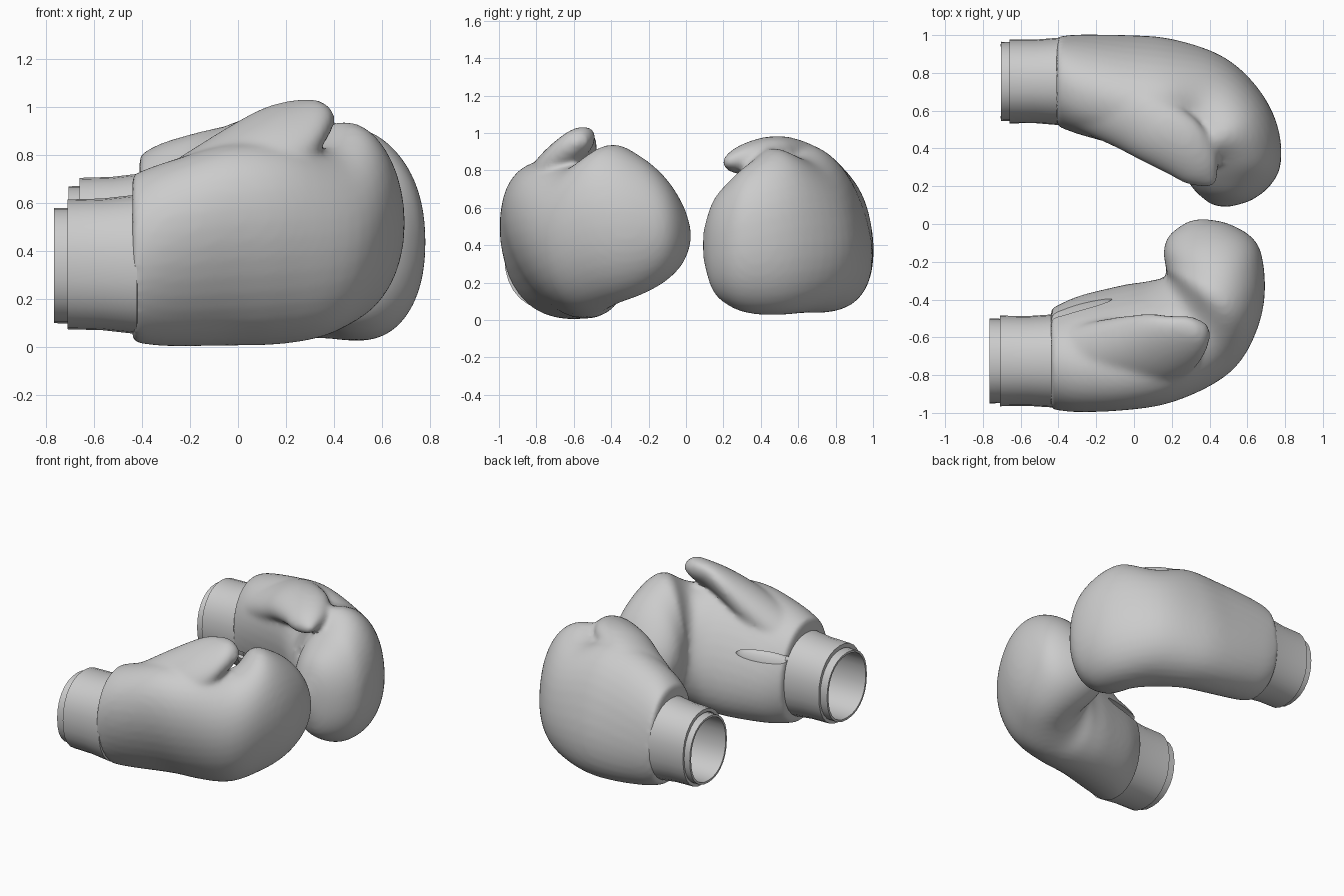
import bpy, bmesh
from math import sin, cos, pi, radians, copysign
from mathutils import Vector, Matrix

if "Cube" in bpy.data.objects:
    bpy.data.objects.remove(bpy.data.objects["Cube"], do_unlink=True)

grey = bpy.data.materials.new("plain grey")
grey.use_nodes = True
grey.diffuse_color = (0.6, 0.6, 0.6, 1)
bsdf = next(n for n in grey.node_tree.nodes if n.type == 'BSDF_PRINCIPLED')
bsdf.inputs["Base Color"].default_value = grey.diffuse_color
bsdf.inputs["Roughness"].default_value = 0.6


def refine(sections, steps=5):
    """Catmull-Rom interpolation of section tuples."""
    out = []
    last = len(sections) - 1
    for i in range(last):
        p = [sections[min(max(i + k, 0), last)] for k in (-1, 0, 1, 2)]
        for s in range(steps):
            t = s / steps
            out.append([b + 0.5 * t * (c - a + t * (2*a - 5*b + 4*c - d + t * (3*(b - c) + d - a)))
                        for a, b, c, d in zip(*p)])
    return out + [list(sections[-1])]


def loft(bm, sections, capped=True, sides=36, power=2.3):
    """Skin sections of (x, y, z, heading, half width, half height, tilt)."""
    rings = []
    for x, y, z, heading, w, h, tilt in sections:
        head, tilt = radians(heading), radians(tilt)
        side = Vector((-sin(head), cos(head), 0))
        up = Vector((0, 0, 1))
        across = side * cos(tilt) + up * sin(tilt)
        over = up * cos(tilt) - side * sin(tilt)
        ring = []
        for k in range(sides):
            a = 2 * pi * k / sides
            u = copysign(abs(cos(a)) ** (2 / power), cos(a)) * w
            v = copysign(abs(sin(a)) ** (2 / power), sin(a)) * h
            ring.append(bm.verts.new(Vector((x, y, z)) + across * u + over * v))
        rings.append(ring)
    for r, s in zip(rings, rings[1:]):
        for k in range(sides):
            n = (k + 1) % sides
            bm.faces.new((r[k], r[n], s[n], s[k]))
    if capped:
        bm.faces.new(rings[0][::-1])
        bm.faces.new(rings[-1])


def add(name, bm):
    bmesh.ops.recalc_face_normals(bm, faces=bm.faces[:])
    mesh = bpy.data.meshes.new(name)
    bm.to_mesh(mesh)
    bm.free()
    mesh.materials.append(grey)
    obj = bpy.data.objects.new(name, mesh)
    bpy.context.collection.objects.link(obj)
    return obj


def finish(obj, angle=40):
    """Apply modifiers and shade smooth."""
    graph = bpy.context.evaluated_depsgraph_get()
    obj.data = bpy.data.meshes.new_from_object(obj.evaluated_get(graph))
    obj.modifiers.clear()
    bpy.ops.object.select_all(action='DESELECT')
    obj.select_set(True)
    bpy.context.view_layer.objects.active = obj
    bpy.ops.object.shade_smooth_by_angle(angle=radians(angle))


def make_mitt(name, body, power, thumb, cavity, slit, slit_turn):
    # Padded hand and thumb fused into one soft skin
    bm = bmesh.new()
    loft(bm, refine([(x, y, (lo + hi) / 2, head, w, (hi - lo) / 2, tilt)
                     for x, y, head, w, lo, hi, tilt in body]), power=power)
    loft(bm, refine(thumb), power=2)
    mitt = add(name, bm)
    remesh = mitt.modifiers.new("fuse", 'REMESH')
    remesh.mode, remesh.voxel_size, remesh.use_smooth_shade = 'VOXEL', 0.016, True
    soft = mitt.modifiers.new("soften", 'SMOOTH')
    soft.factor, soft.iterations = 0.5, 14
    # Hollow for the hand, and the slit in the palm
    bm = bmesh.new()
    loft(bm, cavity)
    hollow = add(name + "_hollow_cutter", bm)
    bm = bmesh.new()
    bmesh.ops.create_icosphere(bm, subdivisions=3, radius=1, matrix=Matrix.Translation(slit)
                               @ Matrix.Rotation(radians(slit_turn), 4, 'Z')
                               @ Matrix.Diagonal((0.2, 0.1, 0.035, 1)))
    groove = add(name + "_slit_cutter", bm)
    for cutter in (hollow, groove):
        cutter.hide_render = True
        cut = mitt.modifiers.new("cut", 'BOOLEAN')
        cut.operation, cut.solver, cut.object = 'DIFFERENCE', 'EXACT', cutter
    finish(mitt)
    for cutter in (hollow, groove):
        bpy.data.objects.remove(cutter, do_unlink=True)


def make_band(name, x0, x1, y, z, w0, w1, h0, h1, thick):
    # Open tube with thickness
    bm = bmesh.new()
    rows = [(x0, w0, h0), ((x0 + x1) / 2, (w0 + w1) / 2 - 0.006, (h0 + h1) / 2 - 0.006), (x1, w1, h1)]
    loft(bm, [(x, y, z, 0, w, h, 0) for x, w, h in rows], capped=False, sides=28, power=2.2)
    band = add(name, bm)
    solid = band.modifiers.new("thickness", 'SOLIDIFY')
    solid.thickness, solid.offset = thick, -1
    finish(band)


# Right glove: x, y, heading, half width, bottom, top, tilt
make_mitt("right_mitt",
          [(-0.44, -0.715, 0, 0.265, 0.02, 0.72, 10),
           (-0.3, -0.69, 0, 0.285, -0.01, 0.785, 23),
           (-0.05, -0.655, 3, 0.29, -0.02, 0.87, 27),
           (0.15, -0.62, 12, 0.295, -0.01, 0.87, 24),
           (0.33, -0.535, 36, 0.3, 0.03, 0.83, 14),
           (0.42, -0.4, 60, 0.275, 0.08, 0.94, 5),
           (0.43, -0.25, 90, 0.26, 0.13, 0.88, 0),
           (0.40, -0.12, 97, 0.245, 0.2, 0.77, 0),
           (0.34, -0.03, 102, 0.16, 0.29, 0.63, 0),
           (0.32, 0.02, 102, 0.04, 0.40, 0.50, 0)], 2.05,
          [(-0.36, -0.72, 0.56, 0, 0.18, 0.15, 30),
           (-0.1, -0.69, 0.71, 0, 0.22, 0.14, 36),
           (0.1, -0.67, 0.82, 8, 0.23, 0.115, 37),
           (0.25, -0.635, 0.895, 18, 0.185, 0.09, 37),
           (0.34, -0.58, 0.945, 25, 0.11, 0.075, 32),
           (0.395, -0.55, 0.955, 25, 0.03, 0.025, 30)],
          [(-0.6, -0.72, 0.345, 0, 0.2, 0.23, 0), (0, -0.7, 0.38, 0, 0.17, 0.2, 0)],
          (-0.3, -0.45, 0.53), 6)
make_band("right_wrist_sleeve", -0.765, -0.38, -0.725, 0.34, 0.225, 0.225, 0.24, 0.255, 0.015)
make_band("right_wrist_strap", -0.71, -0.42, -0.725, 0.345, 0.24, 0.247, 0.27, 0.29, 0.03)

# Left glove, rolled with its palm slightly down
make_mitt("left_mitt",
          [(-0.41, 0.755, 0, 0.235, 0.13, 0.8, 5),
           (-0.3, 0.74, 0, 0.252, 0.09, 0.86, 12),
           (-0.05, 0.705, -3, 0.27, 0.045, 0.93, 17),
           (0.15, 0.67, -12, 0.288, 0.03, 0.95, 17),
           (0.34, 0.6, -30, 0.305, 0.035, 0.87, 11),
           (0.475, 0.47, -58, 0.285, 0.025, 0.92, 5),
           (0.515, 0.34, -90, 0.265, 0.035, 0.84, 0),
           (0.495, 0.24, -97, 0.235, 0.07, 0.75, 0),
           (0.47, 0.15, -100, 0.15, 0.15, 0.64, 0),
           (0.45, 0.095, -100, 0.04, 0.32, 0.48, 0)], 2.2,
          [(-0.33, 0.69, 0.65, -12, 0.17, 0.15, 8),
           (-0.05, 0.6, 0.78, -20, 0.2, 0.14, 14),
           (0.11, 0.5, 0.85, -28, 0.185, 0.12, 17),
           (0.26, 0.4, 0.875, -35, 0.165, 0.095, 18),
           (0.36, 0.29, 0.86, -45, 0.115, 0.07, 18),
           (0.42, 0.21, 0.845, -50, 0.03, 0.025, 18)],
          [(-0.6, 0.755, 0.44, 0, 0.18, 0.22, 0), (0, 0.72, 0.44, 0, 0.17, 0.2, 0)],
          (-0.28, 0.49, 0.34), -8)
make_band("left_wrist_sleeve", -0.705, -0.35, 0.755, 0.435, 0.21, 0.21, 0.235, 0.25, 0.015)
make_band("left_wrist_strap", -0.66, -0.39, 0.755, 0.44, 0.222, 0.232, 0.265, 0.285, 0.025)
